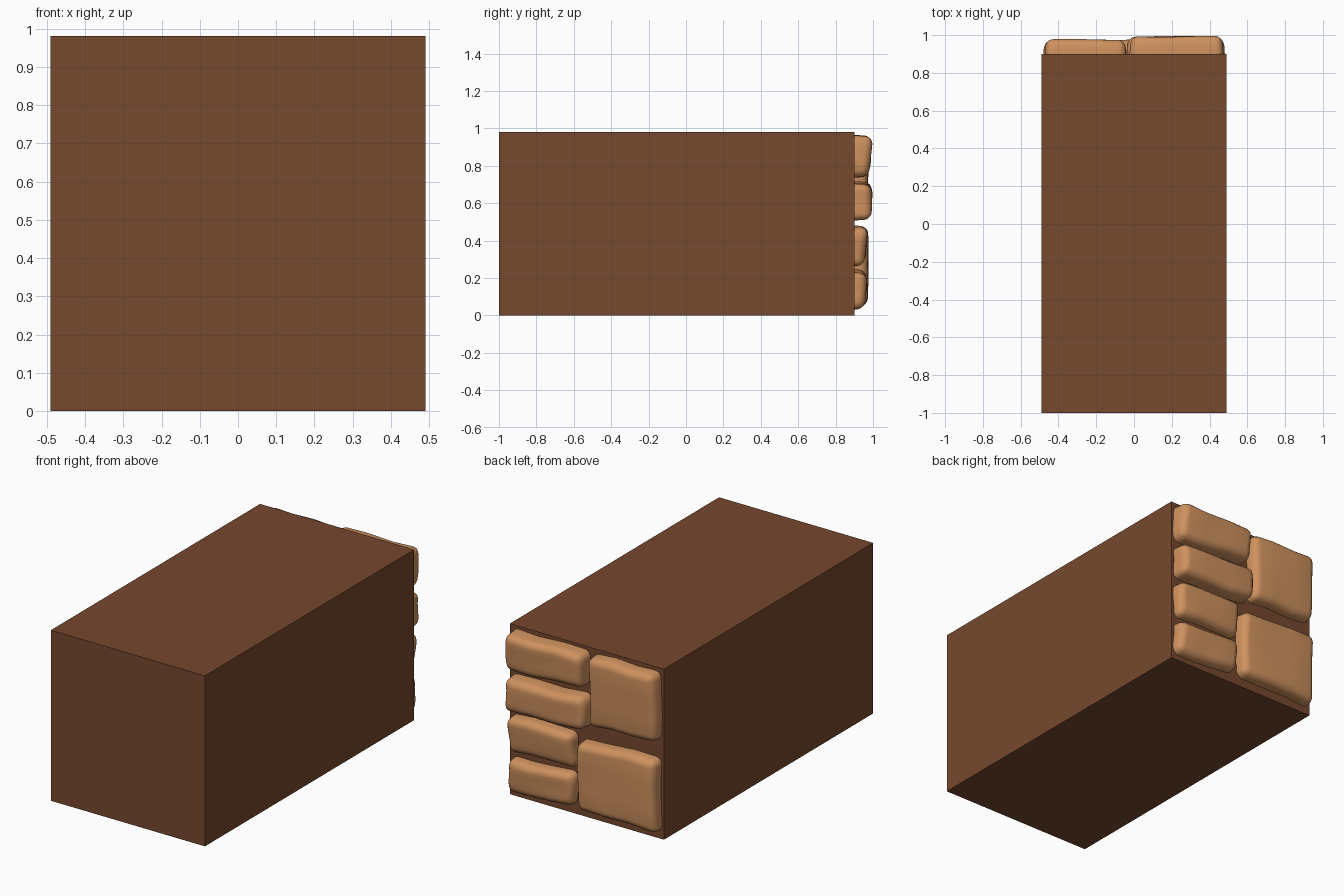
import bpy
import bmesh
import math

cube = bpy.data.objects.get("Cube")
if cube:
    bpy.data.objects.remove(cube, do_unlink=True)


def material(name, rgb):
    mat = bpy.data.materials.new(name)
    mat.use_nodes = True
    mat.diffuse_color = (*rgb, 1)
    mat.node_tree.nodes["Principled BSDF"].inputs["Base Color"].default_value = (*rgb, 1)
    return mat


def add_object(name, bm, mat):
    mesh = bpy.data.meshes.new(name)
    bm.to_mesh(mesh)
    bm.free()
    mesh.materials.append(mat)
    obj = bpy.data.objects.new(name, mesh)
    bpy.context.collection.objects.link(obj)
    return obj


def mix(a, b, t):
    return a + (b - a) * t


brown = material("dark brown", (0.18, 0.065, 0.027))
tan = material("tan stone", (0.62, 0.285, 0.113))
BACK = 0.9

# Main block
bm = bmesh.new()
bmesh.ops.create_cube(bm, size=1)
for v in bm.verts:
    v.co.x *= 0.98
    v.co.y = BACK if v.co.y > 0 else -1
    v.co.z = (v.co.z + 0.5) * 0.98
add_object("block_body", bm, brown)


# Rounded, slightly uneven stone set into the back wall
def stone(name, x_range, left_z, right_z, y_range, phase):
    """left_z is the height span at the +x end, right_z at the -x end."""
    bm = bmesh.new()
    bmesh.ops.create_cube(bm, size=1)
    for axis in ((1, 0, 0), (0, 0, 1)):
        for k in (-1, 1):
            geom = bm.verts[:] + bm.edges[:] + bm.faces[:]
            bmesh.ops.bisect_plane(bm, geom=geom, plane_no=axis,
                                   plane_co=[c * k / 6 for c in axis])
    for v in bm.verts:
        u, w, d = v.co.x + 0.5, v.co.z + 0.5, v.co.y + 0.5
        low, high = mix(right_z[0], left_z[0], u), mix(right_z[1], left_z[1], u)
        x, z = mix(*x_range, u), mix(low, high, w)
        # Taper the outer face and wobble the outline a little
        x -= d * (u - 0.5) * 0.02
        z -= d * (w - 0.5) * 0.02
        z += 0.006 * math.sin(u * 7 + phase)
        x += 0.005 * math.sin(w * 5 + phase)
        bulge = 0.004 * math.sin(u * 5 + w * 4 + phase)
        y = mix(BACK - 0.06, mix(*y_range, w) + bulge, d)
        v.co = (x, y, z)
    bmesh.ops.recalc_face_normals(bm, faces=bm.faces[:])
    obj = add_object(name, bm, tan)
    bevel = obj.modifiers.new("rounded edges", "BEVEL")
    bevel.width = 0.04
    bevel.segments = 5
    bevel.limit_method = "ANGLE"
    bevel.angle_limit = math.radians(45)
    for p in obj.data.polygons:
        p.use_smooth = True


# Column of four small stones
stone("small_stone_top", (-0.025, 0.48), (0.73, 0.965), (0.755, 0.965), (0.98, 0.996), 0)
stone("small_stone_upper", (-0.04, 0.48), (0.5, 0.705), (0.515, 0.72), (0.99, 0.994), 2)
stone("small_stone_lower", (0.045, 0.48), (0.26, 0.48), (0.27, 0.485), (0.953, 0.977), 4)
stone("small_stone_bottom", (0.05, 0.48), (0.02, 0.23), (0.045, 0.25), (0.955, 0.967), 1)

# Column of two large stones
stone("large_stone_top", (-0.48, -0.04), (0.545, 0.96), (0.56, 0.965), (0.965, 0.979), 3)
stone("large_stone_bottom", (-0.48, 0.035), (0.05, 0.455), (0.04, 0.475), (0.97, 0.975), 5)
